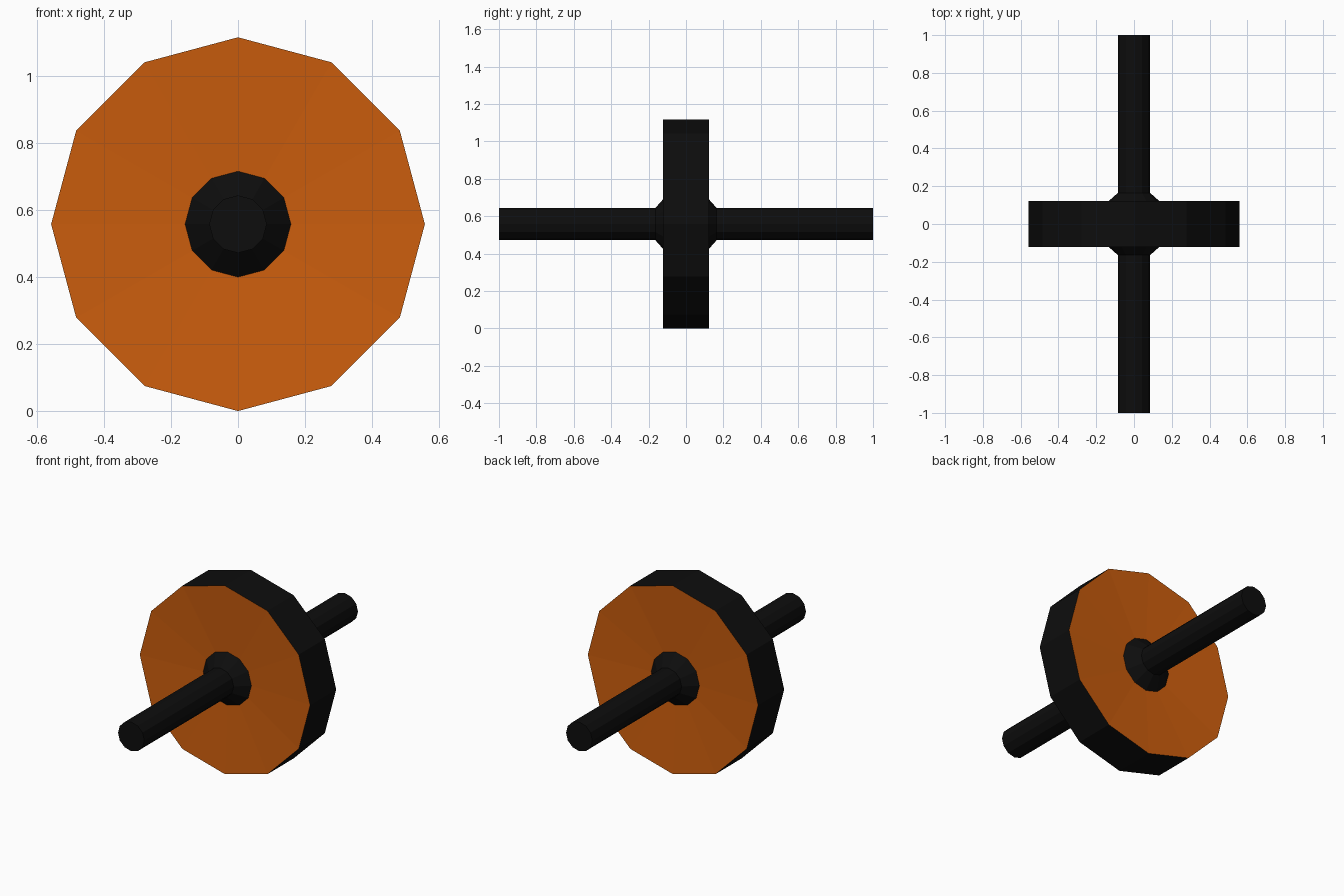
import bpy, bmesh, math

if "Cube" in bpy.data.objects:
    bpy.data.objects.remove(bpy.data.objects["Cube"])

R, SIDES = 0.558, 12


def material(name, rgb):
    m = bpy.data.materials.new(name)
    m.diffuse_color = (*rgb, 1)
    m.use_nodes = True
    m.node_tree.nodes["Principled BSDF"].inputs["Base Color"].default_value = m.diffuse_color
    return m


black = material("black rubber", (0.004, 0.004, 0.004))
orange = material("orange", (0.6, 0.11, 0.004))


def lathe(name, profile, mats, face_mats):
    """Spin (radius, y) points round the wheel axis, closing both ends."""
    bm = bmesh.new()
    rings = []
    for r, y in profile:
        rings.append([bm.verts.new((r * math.cos(2 * math.pi * i / SIDES), y,
                                    R + r * math.sin(2 * math.pi * i / SIDES)))
                      for i in range(SIDES)])
    for a, b, mi in zip(rings, rings[1:], face_mats):
        for i in range(SIDES):
            j = (i + 1) % SIDES
            bm.faces.new((a[i], a[j], b[j], b[i])).material_index = mi
    bm.faces.new(rings[0])
    bm.faces.new(rings[-1])
    bmesh.ops.recalc_face_normals(bm, faces=bm.faces)
    mesh = bpy.data.meshes.new(name)
    bm.to_mesh(mesh)
    bm.free()
    for m in mats:
        mesh.materials.append(m)
    obj = bpy.data.objects.new(name, mesh)
    bpy.context.collection.objects.link(obj)


# One continuous turned body: handles, tapered hubs, dished orange sides, black tread
half = [(0.086, -1.0), (0.086, -0.164), (0.158, -0.1), (R, -0.122)]
profile = half + [(r, -y) for r, y in reversed(half)]
lathe("roller_wheel", profile, [black, orange], [0, 0, 1, 0, 1, 0, 0])
